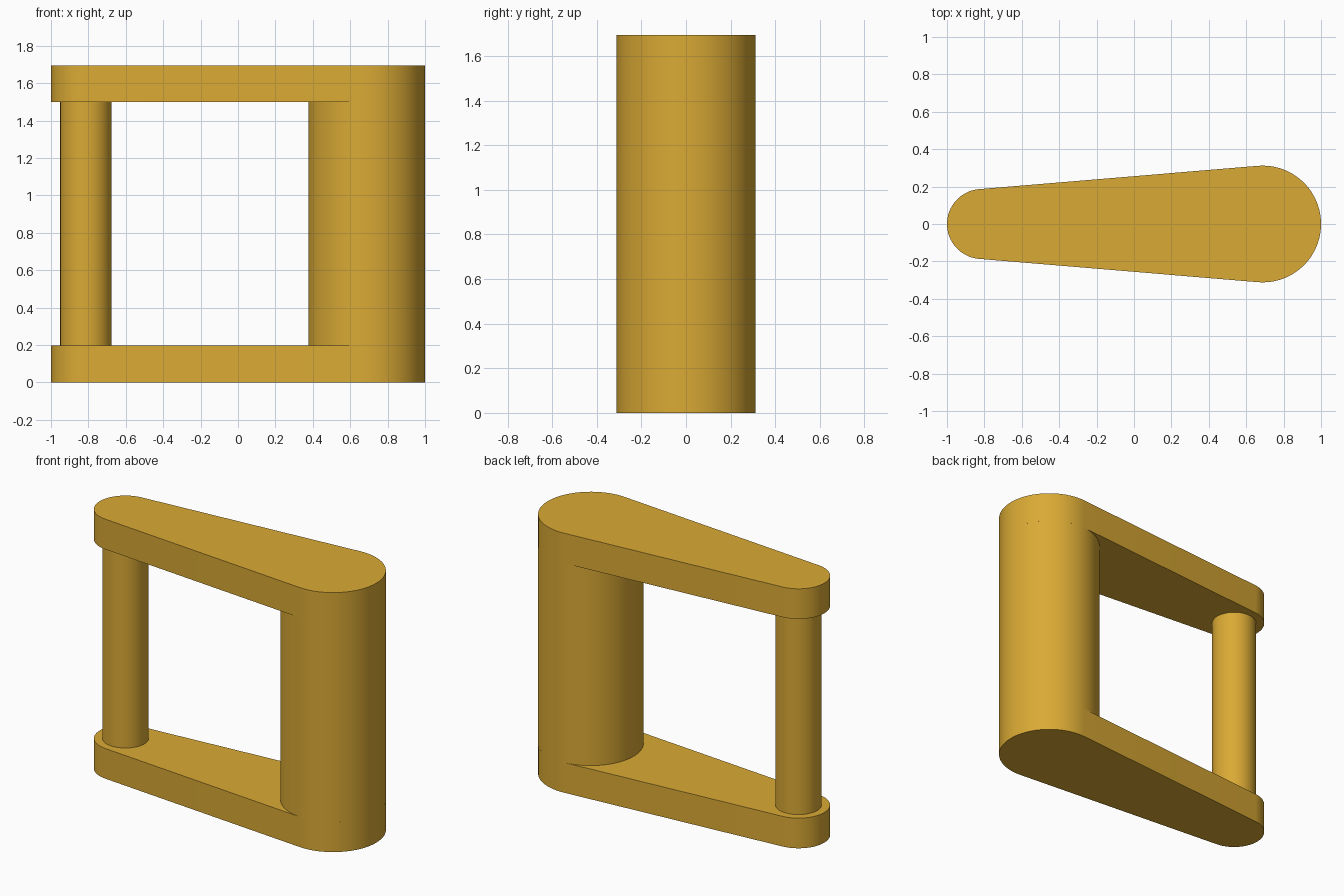
import bpy, bmesh
from math import sin, cos, pi, asin

if "Cube" in bpy.data.objects:
    bpy.data.objects.remove(bpy.data.objects["Cube"])

X_SMALL, R_SMALL = -0.813, 0.187
X_BIG, R_BIG = 0.688, 0.312
HEIGHT, PLATE = 1.695, 0.197

gold = bpy.data.materials.new("gold")
gold.diffuse_color = (0.70, 0.40, 0.035, 1)
gold.use_nodes = True
gold.node_tree.nodes["Principled BSDF"].inputs["Base Color"].default_value = gold.diffuse_color


def arc(cx, r, a0, a1, n):
    return [(cx + r * cos(a0 + (a1 - a0) * i / n),
             r * sin(a0 + (a1 - a0) * i / n)) for i in range(n + 1)]


def prism(name, outline, z, h):
    bm = bmesh.new()
    face = bm.faces.new([bm.verts.new((x, y, z)) for x, y in outline])
    top = bmesh.ops.extrude_face_region(bm, geom=[face])["geom"]
    bmesh.ops.translate(bm, vec=(0, 0, h),
                        verts=[v for v in top if isinstance(v, bmesh.types.BMVert)])
    bmesh.ops.recalc_face_normals(bm, faces=bm.faces)
    mesh = bpy.data.meshes.new(name)
    bm.to_mesh(mesh)
    bm.free()
    mesh.materials.append(gold)
    obj = bpy.data.objects.new(name, mesh)
    bpy.context.collection.objects.link(obj)
    bpy.context.view_layer.objects.active = obj
    obj.select_set(True)
    bpy.ops.object.shade_smooth_by_angle(angle=pi / 6)
    obj.select_set(False)
    return obj


# Tapered link plates: two round ends joined by their tangent lines
t = pi / 2 + asin((R_BIG - R_SMALL) / (X_BIG - X_SMALL))
link = arc(X_BIG, R_BIG, -t, t, 40) + arc(X_SMALL, R_SMALL, t, 2 * pi - t, 32)
prism("bottom_link", link, 0, PLATE)
prism("top_link", link, HEIGHT - PLATE, PLATE)

# Thick post, flush with the outer faces of both links
prism("thick_post", arc(X_BIG, R_BIG, 0, 2 * pi, 72)[:-1], 0, HEIGHT)

# Thin post, seated between the links
prism("thin_post", arc(X_SMALL, 0.1375, 0, 2 * pi, 48)[:-1],
      PLATE - 0.05, HEIGHT - 2 * PLATE + 0.1)
